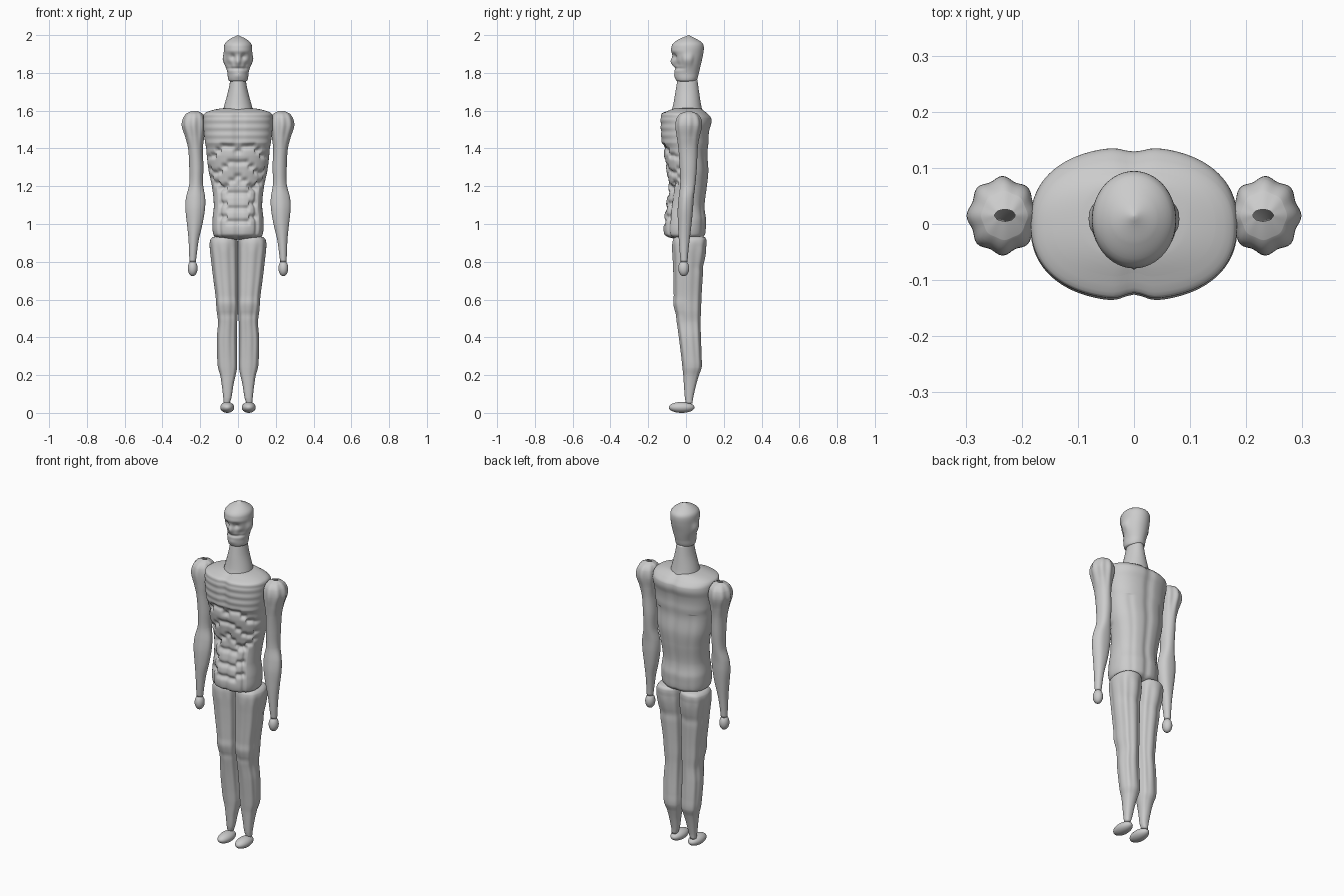
import bpy, bmesh, math
from math import sin, cos, pi, exp


def spline(rows, t):
    """Catmull-Rom sample of the profile rows at height t."""
    for i in range(len(rows) - 1):
        if t <= rows[i + 1][0] or i == len(rows) - 2:
            a, b = rows[i], rows[i + 1]
            p, q = rows[max(i - 1, 0)], rows[min(i + 2, len(rows) - 1)]
            h = b[0] - a[0]
            u = (t - a[0]) / h
            out = []
            for k in range(1, len(a)):
                m0 = (b[k] - p[k]) / (b[0] - p[0]) * h
                m1 = (q[k] - a[k]) / (q[0] - a[0]) * h
                out.append((2*u**3 - 3*u*u + 1) * a[k] + (u**3 - 2*u*u + u) * m0
                           + (3*u*u - 2*u**3) * b[k] + (u**3 - u*u) * m1)
            return out


def g(v, c, w):
    return exp(-((v - c) / w) ** 2)


def finish(name, bm):
    bmesh.ops.recalc_face_normals(bm, faces=bm.faces)
    me = bpy.data.meshes.new(name)
    bm.to_mesh(me)
    bm.free()
    for p in me.polygons:
        p.use_smooth = True
    ob = bpy.data.objects.new(name, me)
    bpy.context.collection.objects.link(ob)


def loft(name, rows, n=64, steps=60, power=2.0, detail=None, side=1, cap_top=True):
    """rows: z, x min, x max, y front, y back. detail(angle, z) scales the radius."""
    bm = bmesh.new()
    z0, z1 = rows[0][0], rows[-1][0]
    zs = sorted(set([round(z0 + (z1 - z0) * i / steps, 4) for i in range(steps + 1)]
                    + [r[0] for r in rows]))
    rings = []
    for z in zs:
        xa, xb, ya, yb = spline(rows, z)
        cx, cy, rx, ry = (xa + xb) / 2, (ya + yb) / 2, (xb - xa) / 2, (yb - ya) / 2
        ring = []
        for k in range(n):
            a = 2 * pi * k / n
            s, c = sin(a), cos(a)
            f = 1 + (detail(a, z) if detail else 0)
            x = cx + rx * f * math.copysign(abs(s) ** (2 / power), s)
            y = cy - ry * f * math.copysign(abs(c) ** (2 / power), c)
            ring.append(bm.verts.new((x * side, y, z)))
        rings.append(ring)
    for r0, r1 in zip(rings, rings[1:]):
        for k in range(n):
            bm.faces.new((r0[k], r0[(k + 1) % n], r1[(k + 1) % n], r1[k]))
    bm.faces.new(rings[0])
    if cap_top:
        bm.faces.new(rings[-1])
    finish(name, bm)


def ellipsoid(name, loc, size):
    bm = bmesh.new()
    bmesh.ops.create_uvsphere(bm, u_segments=32, v_segments=20, radius=1)
    for v in bm.verts:
        v.co = [v.co[i] * size[i] + loc[i] for i in range(3)]
    finish(name, bm)


# Torso: chest bands, ribs, stepped abdominal blocks and spine groove
def torso_detail(a, z):
    s, front = abs(sin(a)), max(0, cos(a))
    back = max(0, -cos(a))
    d = 0
    if front > 0:
        d -= 0.09 * g(s, 0, 0.1)
        if z > 1.42:
            d += 0.012 * front * sin((z - 1.42) * 2 * pi / 0.04) * (z < 1.58)
        step = round(s * 5) / 5
        for i, c in enumerate((1.385, 1.30, 1.225)):
            d -= 0.10 * min(1, front * 1.6) * g(z, c + 0.03 * sin(step * 5 + i), 0.014)
        if s < 0.78:
            for i, c in enumerate((1.17, 1.09, 1.02)):
                off = 0.018 if s > 0.42 else -0.008
                d -= 0.10 * g(z, c + off, 0.014)
            d -= 0.06 * g(s, 0.7, 0.07) * (z < 1.22)
    if back > 0:
        d -= 0.06 * g(s, 0, 0.1)
        d += 0.03 * back * (g(z, 1.53, 0.03) + g(z, 1.42, 0.03) + g(z, 1.02, 0.03))
        d -= 0.03 * g(s, 0.6, 0.1) * (z < 1.4)
    return d


def body(z, w, f, b):
    return (z, -w, w, f, b)


loft("torso", [
    body(0.918, 0.06, -0.04, 0.06), body(0.93, 0.115, -0.095, 0.09),
    body(0.95, 0.132, -0.118, 0.104), body(1.02, 0.135, -0.118, 0.105),
    body(1.10, 0.128, -0.108, 0.10), body(1.20, 0.138, -0.095, 0.112),
    body(1.28, 0.155, -0.105, 0.12), body(1.36, 0.165, -0.118, 0.115),
    body(1.40, 0.168, -0.120, 0.115), body(1.43, 0.174, -0.130, 0.117),
    body(1.50, 0.182, -0.135, 0.125), body(1.56, 0.184, -0.136, 0.134),
    body(1.585, 0.177, -0.130, 0.115), body(1.60, 0.145, -0.095, 0.095),
    body(1.612, 0.09, -0.06, 0.075), body(1.616, 0.03, -0.02, 0.03)],
    n=112, steps=130, power=2.3, detail=torso_detail)

# Neck
loft("neck", [body(1.595, 0.08, -0.078, 0.088), body(1.63, 0.072, -0.068, 0.08),
              body(1.70, 0.053, -0.056, 0.069), body(1.765, 0.040, -0.045, 0.06)],
     n=40, steps=16)


# Head with brow, eye sockets, nose, mouth, chin and ears
def head_detail(a, z):
    s, c = sin(a), cos(a)
    d = 0.14 * g(abs(s), 1, 0.06) * g(z, 1.87, 0.03)
    if c > 0:
        d += 0.22 * g(s, 0, 0.17) * g(z, 1.858, 0.022)
        d -= 0.17 * g(abs(s), 0.42, 0.2) * g(z, 1.885, 0.016)
        d += 0.05 * c * g(z, 1.915, 0.014)
        d -= 0.10 * c * g(z, 1.823, 0.008)
        d -= 0.10 * g(abs(s), 0.7, 0.2) * g(z, 1.84, 0.02)
        d += 0.06 * g(s, 0, 0.4) * g(z, 1.785, 0.015)
    return d


loft("head", [
    body(1.752, 0.035, -0.035, 0.04), body(1.76, 0.05, -0.052, 0.056),
    body(1.80, 0.056, -0.06, 0.068), body(1.85, 0.068, -0.064, 0.08),
    body(1.90, 0.073, -0.072, 0.091), body(1.94, 0.074, -0.076, 0.094),
    body(1.96, 0.066, -0.064, 0.085), body(1.98, 0.042, -0.034, 0.055),
    body(1.993, 0.016, -0.003, 0.028), body(2.0, 0.002, 0.012, 0.016)],
    n=64, steps=70, detail=head_detail)


# Limb surfaces: lobed shoulders and fluted leg muscles
def arm_detail(a, z):
    return 0.05 * cos(8 * a) * g(z, 1.52, 0.08) + 0.02 * cos(5 * a) * g(z, 1.1, 0.2)


def leg_detail(a, z):
    s, c = abs(sin(a)), cos(a)
    d = 0.035 * cos(8 * a) * min(1, max(0, (z - 0.1) * 4)) * min(1, max(0, (0.94 - z) * 12))
    if c > 0:
        d += 0.06 * c * (g(z, 0.58, 0.025) - g(z, 0.52, 0.02))
    else:
        d += 0.05 * -c * (g(z, 0.85, 0.05) - g(z, 0.77, 0.025))
    return d


arm = [(0.80, 0.223, 0.257, -0.028, 0.008), (0.85, 0.217, 0.259, -0.033, 0.012),
       (0.92, 0.207, 0.262, -0.038, 0.02), (1.00, 0.188, 0.270, -0.042, 0.03),
       (1.08, 0.175, 0.278, -0.043, 0.038), (1.14, 0.174, 0.275, -0.038, 0.042),
       (1.21, 0.185, 0.258, -0.03, 0.05), (1.30, 0.183, 0.258, -0.033, 0.058),
       (1.40, 0.186, 0.264, -0.04, 0.062), (1.46, 0.18, 0.278, -0.047, 0.07),
       (1.52, 0.173, 0.295, -0.053, 0.082), (1.56, 0.177, 0.289, -0.047, 0.077),
       (1.585, 0.19, 0.272, -0.028, 0.058), (1.597, 0.212, 0.248, 0.005, 0.026)]
leg = [(0.05, 0.045, 0.075, 0.0, 0.034), (0.08, 0.035, 0.078, -0.006, 0.038),
       (0.15, 0.024, 0.086, -0.011, 0.054), (0.20, 0.013, 0.094, -0.014, 0.068),
       (0.24, 0.006, 0.105, -0.018, 0.082), (0.30, 0.006, 0.109, -0.024, 0.081),
       (0.40, 0.007, 0.110, -0.036, 0.077), (0.48, 0.006, 0.104, -0.047, 0.075),
       (0.54, 0.002, 0.111, -0.058, 0.077), (0.62, 0.002, 0.117, -0.062, 0.080),
       (0.72, 0.001, 0.130, -0.064, 0.086), (0.80, 0.001, 0.139, -0.067, 0.093),
       (0.88, 0.001, 0.148, -0.071, 0.102), (0.915, 0.003, 0.146, -0.068, 0.106),
       (0.932, 0.012, 0.130, -0.055, 0.095), (0.938, 0.045, 0.095, -0.02, 0.05)]

for side, label in ((1, "left"), (-1, "right")):
    loft(label + "_arm", arm, n=64, steps=70, detail=arm_detail, side=side, cap_top=False)
    ellipsoid(label + "_hand", (0.24 * side, -0.012, 0.765), (0.026, 0.029, 0.041))
    loft(label + "_leg", leg, n=80, steps=90, power=2.4, detail=leg_detail, side=side)
    ellipsoid(label + "_foot", (0.057 * side, -0.023, 0.029), (0.037, 0.068, 0.029))
